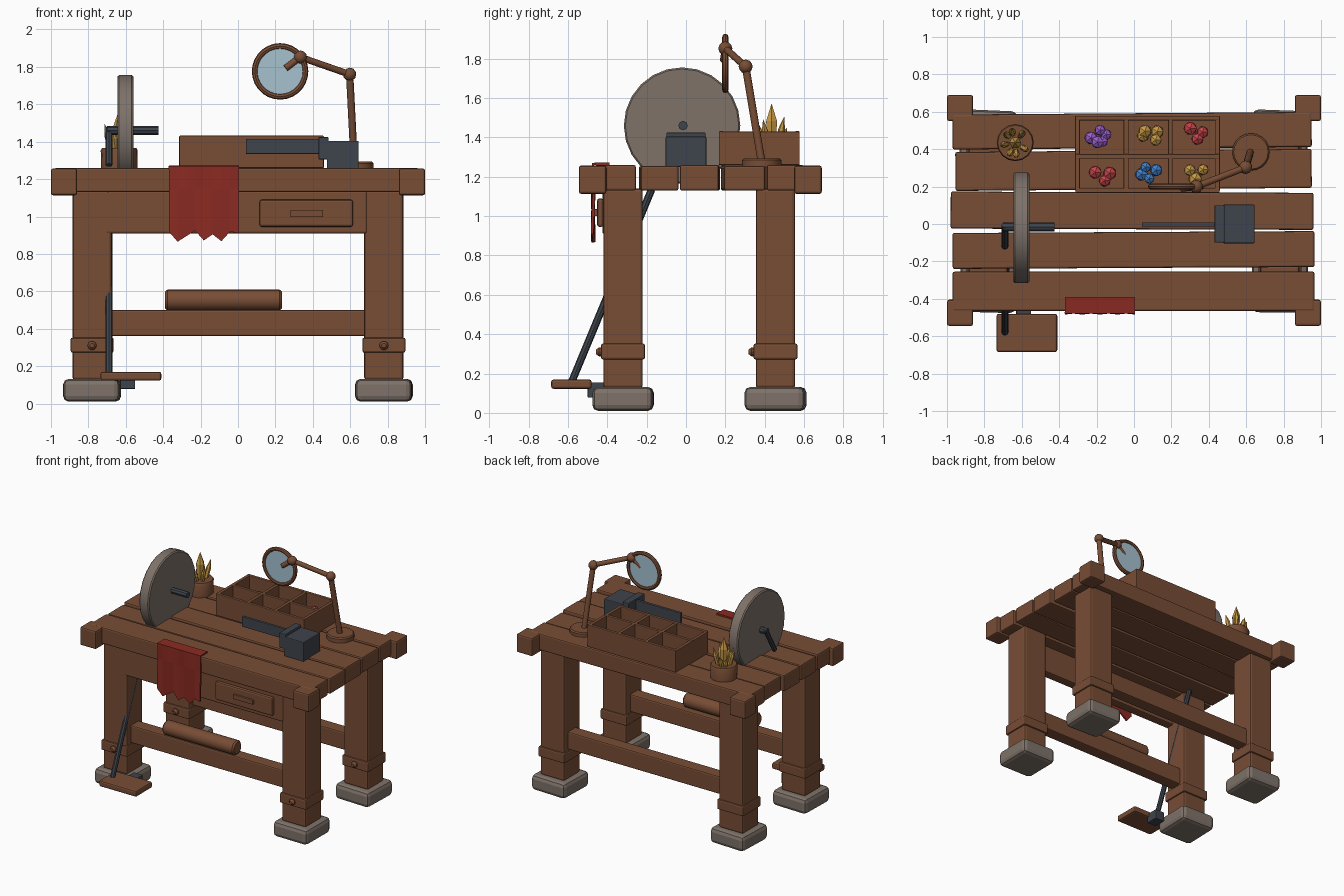
import bpy, bmesh, math, random
from mathutils import Vector, Matrix

random.seed(4)
if "Cube" in bpy.data.objects:
    bpy.data.objects.remove(bpy.data.objects["Cube"], do_unlink=True)


def material(name, rgb):
    lin = [((c / 255 + 0.055) / 1.055) ** 2.4 for c in rgb] + [1]
    m = bpy.data.materials.new(name)
    m.use_nodes = True
    m.diffuse_color = lin
    m.node_tree.nodes["Principled BSDF"].inputs["Base Color"].default_value = lin
    return m


wood = material("brown wood", (120, 77, 53))
stone = material("grey stone", (126, 114, 105))
iron = material("dark iron", (62, 68, 76))
cloth = material("red cloth", (138, 42, 34))
glass = material("pale glass", (166, 194, 208))
gold = material("amber crystal", (200, 154, 70))
purple = material("purple gem", (155, 95, 205))
red = material("red gem", (200, 68, 74))
blue = material("blue gem", (66, 130, 208))


def finish(name, bm, mat, bevel=0, smooth=False):
    bmesh.ops.recalc_face_normals(bm, faces=bm.faces)
    me = bpy.data.meshes.new(name)
    bm.to_mesh(me)
    bm.free()
    me.materials.append(mat)
    if smooth:
        me.shade_smooth()
        me.set_sharp_from_angle(angle=math.radians(35))
    ob = bpy.data.objects.new(name, me)
    bpy.context.collection.objects.link(ob)
    if bevel:
        b = ob.modifiers.new("bevel", "BEVEL")
        b.width, b.segments, b.limit_method = bevel, 2, "ANGLE"
    return ob


def box(name, xs, ys, zs, mat=wood, bevel=0.01, turn=0):
    """Box from its extents, turned about its own upright axis."""
    mid = Vector([(a + b) / 2 for a, b in (xs, ys, zs)])
    size = [b - a for a, b in (xs, ys, zs)]
    bm = bmesh.new()
    bmesh.ops.create_cube(bm, size=1, matrix=Matrix.Diagonal(size + [1]))
    ob = finish(name, bm, mat, bevel)
    ob.location = mid
    ob.rotation_euler.z = math.radians(turn)
    return ob


def spindle(name, p0, p1, profile, mat=wood, sides=12, smooth=True):
    """Turned part along p0-p1; profile holds (fraction along, radius)."""
    p0, p1 = Vector(p0), Vector(p1)
    rot = (p1 - p0).to_track_quat("Z", "Y")
    bm = bmesh.new()
    rings = []
    for t, r in profile:
        c = p0.lerp(p1, t)
        angles = [math.tau * i / sides for i in range(sides)]
        rings.append([bm.verts.new(c + rot @ Vector((r * math.cos(a), r * math.sin(a), 0)))
                      for a in angles])
    for lo, hi in zip(rings, rings[1:]):
        for i in range(sides):
            j = (i + 1) % sides
            bm.faces.new((lo[i], lo[j], hi[j], hi[i]))
    bm.faces.new(rings[0])
    bm.faces.new(rings[-1])
    return finish(name, bm, mat, 0, smooth)


def rod(name, p0, p1, r, mat=wood, sides=12):
    return spindle(name, p0, p1, [(0, r), (1, r)], mat, sides)


def ball(name, at, r, mat=wood, detail=2, squash=1.0):
    bm = bmesh.new()
    bmesh.ops.create_icosphere(bm, subdivisions=detail, radius=r)
    bmesh.ops.scale(bm, vec=(1, 1, squash), verts=bm.verts)
    bmesh.ops.translate(bm, vec=at, verts=bm.verts)
    return finish(name, bm, mat, 0, detail > 1)


# Legs with stone feet, collars, bolts and top corner blocks
for side, s in (("right", -1), ("left", 1)):
    for end, y, cap_y in (("front", -0.32, -0.475), ("back", 0.455, 0.62)):
        n, x = f"{end}_{side}_", 0.78 * s
        box(n + "leg", (x - .105, x + .105), (y - .1, y + .1), (.125, 1.14), bevel=0.015)
        box(n + "foot", (x - .15, x + .15), (y - .153, y + .153), (.01, .132),
            stone, 0.03, random.uniform(-3, 3))
        box(n + "collar", (x - .115, x + .115), (y - .112, y + .112), (.272, .352))
        spindle(n + "bolt", (x, y - .1, .31), (x, y - .137, .31),
                [(0, .024), (.6, .024), (1, .012)], wood, 10)
        box(n + "corner_block", (.93 * s - .07, .93 * s + .07), (cap_y - .07, cap_y + .07),
            (1.113, 1.257), bevel=0.012)

# Table top planks, each a little crooked
planks = [(-.97, .965, -.465, -.255, 0), (-.97, .965, -.235, -.043, .3),
          (-.98, .96, -.028, .17, -.2), (-.955, .95, .185, .393, .5), (-.97, .95, .405, .592, .4)]
for i, (x0, x1, y0, y1, turn) in enumerate(planks):
    box(f"plank_{i + 1}", (x0, x1), (y0, y1), (1.13, 1.26 - .006 * (i % 2)), turn=turn)

# Front apron with drawer, and the long stretchers
box("front_apron", (-.70, .69), (-.425, -.35), (.91, 1.135))
box("drawer_front", (.115, .615), (-.452, -.42), (.945, 1.09), bevel=0.012)
box("drawer_handle", (.28, .455), (-.466, -.445), (1.0, 1.036), bevel=0.004)
box("front_stretcher", (-.70, .70), (-.37, -.27), (.36, .5))
box("back_stretcher", (-.70, .70), (.405, .505), (.36, .5))

# Leather roll resting on the stretcher
spindle("storage_roll", (-.39, -.34, .553), (.235, -.34, .553),
        [(0, .045), (.02, .056), (.98, .056), (1, .045)], wood, 20)

# Ragged cloth folded over the front edge
hem = [.92, .865, .895, .925, .872, .905, .868, .92, .91]
bm = bmesh.new()
columns = []
for i, z in enumerate(hem):
    x = -.37 + .375 * i / (len(hem) - 1)
    wave = .005 * math.cos(i * math.pi / 2)
    path = [(-.39, 1.266), (-.473, 1.266), (-.472 + wave, 1.15), (-.472 - wave, z)]
    columns.append([bm.verts.new((x, y, h)) for y, h in path])
for a, b in zip(columns, columns[1:]):
    for k in range(3):
        bm.faces.new((a[k], b[k], b[k + 1], a[k + 1]))
rag = finish("hanging_cloth", bm, cloth)
solid = rag.modifiers.new("thickness", "SOLIDIFY")
solid.thickness, solid.offset = 0.014, 0

# Foot pedal and its push rod
box("pedal", (-.735, -.41), (-.685, -.48), (.122, .17), bevel=0.012)
box("pedal_bracket", (-.63, -.55), (-.5, -.4), (.078, .155), iron, 0.004)
rod("pedal_rod", (-.69, -.58, .16), (-.69, -.175, 1.135), .019, iron, 8)

# Grinding wheel with axle and crank
spindle("grinding_wheel", (-.645, -.02, 1.46), (-.56, -.02, 1.46),
        [(0, .288), (.1, .296), (.9, .296), (1, .288)], stone, 24)
rod("wheel_axle", (-.70, -.015, 1.46), (-.425, -.015, 1.46), .024, iron, 8)
rod("crank_arm", (-.69, -.005, 1.475), (-.69, -.12, 1.275), .018, iron, 8)

# Pot of crystals
spindle("crystal_pot", (-.635, .435, 1.25), (-.635, .435, 1.365),
        [(0, .097), (.9, .099), (1, .093)], wood, 16)
for i in range(8):
    a = i * 2.4
    lean = Vector((math.cos(a), math.sin(a), 0))
    base = Vector((-.635, .435, 1.32)) + lean * (.035 if i else 0)
    height = random.uniform(.11, .19) if i else .25
    tip = base + lean * (.045 if i else 0) + Vector((0, 0, height))
    r = .018 if i else .032
    spindle(f"pot_crystal_{i + 1}", base, tip, [(0, r * .7), (.65, r), (1, .001)], gold, 6, False)

# Sorting tray with six compartments
box("tray_floor", (-.31, .455), (.18, .575), (1.255, 1.29), bevel=0)
for i, x in enumerate((-.302, -.042, .196, .446)):
    box(f"tray_cross_wall_{i + 1}", (x - .013, x + .013), (.177, .578), (1.26, 1.43), bevel=.004)
for i, y in enumerate((.179, .362, .566)):
    box(f"tray_long_wall_{i + 1}", (-.313, .458), (y - .012, y + .012), (1.26, 1.432), bevel=.004)

# Gems in the compartments
piles = [("purple", -.19, .47, purple, 5), ("amber", .09, .475, gold, 4), ("red", .325, .485, red, 3),
         ("rose", -.17, .262, red, 3), ("blue", .08, .275, blue, 4), ("honey", .335, .272, gold, 3)]
for label, x, y, mat, count in piles:
    for i in range(count):
        a = math.tau * i / count + random.random()
        at = (x + .042 * math.cos(a), y + .032 * math.sin(a), 1.32 + .012 * (i % 2))
        ball(f"{label}_gem_{i + 1}", at, random.uniform(.03, .04), mat, 1, .9)

# Vise with its long blade
box("vise_body", (.475, .645), (-.103, .103), (1.25, 1.405), iron, 0.006)
box("vise_jaw", (.43, .485), (-.1, .1), (1.305, 1.425), iron, 0.006)
box("vise_blade", (.042, .45), (-.014, .008), (1.335, 1.415), iron, 0.003)

# Magnifier: base, jointed arm, ring and lens
elbow, wrist, lens = Vector((.597, .303, 1.76)), Vector((.333, .2, 1.852)), Vector((.225, .2, 1.776))
spindle("magnifier_base", (.625, .385, 1.25), (.625, .385, 1.293),
        [(0, .1), (.8, .1), (1, .092)], wood, 20)
rod("lower_arm", (.622, .385, 1.27), elbow, .02)
rod("upper_arm", elbow, wrist, .018)
rod("ring_stem", wrist, (.255, .19, 1.793), .018)
ball("elbow_joint", elbow, .036)
ball("wrist_joint", wrist, .036)
bpy.ops.mesh.primitive_torus_add(location=lens, rotation=(math.pi / 2, 0, 0), major_radius=.135,
                                 minor_radius=.016, major_segments=28, minor_segments=8)
ring = bpy.context.object
ring.name = "magnifier_ring"
ring.data.materials.append(wood)
bpy.ops.object.shade_smooth_by_angle()
rod("magnifier_lens", lens - Vector((0, .006, 0)), lens + Vector((0, .006, 0)), .13, glass, 28)
